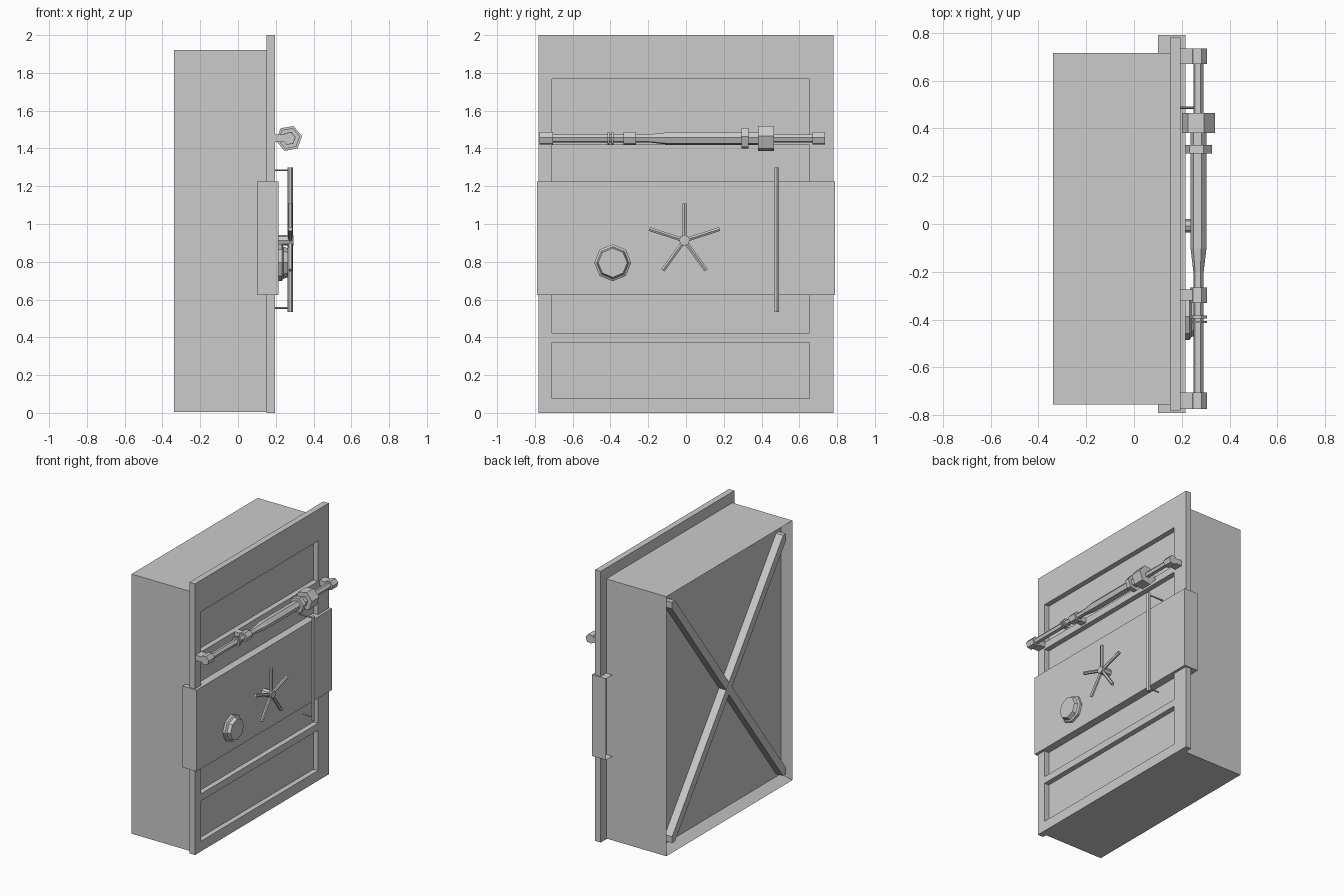
import bpy, bmesh, math
from mathutils import Vector

if "Cube" in bpy.data.objects:
    bpy.data.objects.remove(bpy.data.objects["Cube"])


def finish(name, bm):
    bmesh.ops.recalc_face_normals(bm, faces=bm.faces)
    mesh = bpy.data.meshes.new(name)
    bm.to_mesh(mesh)
    bm.free()
    ob = bpy.data.objects.new(name, mesh)
    bpy.context.collection.objects.link(ob)
    return ob


def add_box(bm, lo, hi):
    lo, hi = Vector(lo), Vector(hi)
    verts = bmesh.ops.create_cube(bm, size=1)["verts"]
    for v in verts:
        v.co = Vector([c * s + m for c, s, m in zip(v.co, hi - lo, (lo + hi) / 2)])
    return verts


def box(name, lo, hi):
    bm = bmesh.new()
    add_box(bm, lo, hi)
    return finish(name, bm)


def lathe(name, base, direction, profile, sides, turn=0):
    """Faceted solid: profile is (distance, radius) along direction from base."""
    bm = bmesh.new()
    base, d = Vector(base), Vector(direction).normalized()
    u = Vector((1, 0, 0)) if abs(d.x) < 0.9 else Vector((0, 1, 0))
    w = u.cross(d).normalized()
    if w.z < 0:
        w = -w
    rings = []
    for t, r in profile:
        ring = []
        for i in range(sides):
            a = 2 * math.pi * i / sides + math.radians(turn)
            ring.append(bm.verts.new(base + d * t + r * (u * math.cos(a) + w * math.sin(a))))
        rings.append(ring)
    for a, b in zip(rings, rings[1:]):
        for i in range(sides):
            j = (i + 1) % sides
            bm.faces.new((a[i], a[j], b[j], b[i]))
    bm.faces.new(rings[0])
    bm.faces.new(rings[-1])
    return finish(name, bm)


# Door body with recessed back
bm = bmesh.new()
add_box(bm, (-0.34, -0.755, 0.005), (0.15, 0.715, 1.92))
bm.normal_update()
back = [f for f in bm.faces if f.normal.x < -0.9]
bmesh.ops.inset_region(bm, faces=back, thickness=0.07)
for v in back[0].verts:
    v.co.x += 0.06
finish("door_body", bm)

# Crossed braces in the back recess, ending inside the frame
y0, y1, z0, z1 = -0.685, 0.645, 0.075, 1.85
for name, s in (("brace_rising", 1), ("brace_falling", -1)):
    half_w, half_h = 0.035, 0.035 * (z1 - z0) / (y1 - y0)
    a, b = (y0, y1) if s > 0 else (y1, y0)
    outline = [(a, z0), (a + s * half_w, z0), (b, z1 - half_h),
               (b, z1), (b - s * half_w, z1), (a, z0 + half_h)]
    x_front = -0.337 if s > 0 else -0.338
    bm = bmesh.new()
    face = bm.faces.new([bm.verts.new((x_front, y, z)) for y, z in outline])
    ext = bmesh.ops.extrude_face_region(bm, geom=[face])["geom"]
    for v in ext:
        if isinstance(v, bmesh.types.BMVert):
            v.co.x = -0.279
    finish(name, bm)

# Face plate with five recessed panels
plate = box("face_plate", (0.15, -0.78, 0), (0.195, 0.78, 2))
bm = bmesh.new()
for i in range(5):
    z = 0.075 + 0.349 * i
    add_box(bm, (0.157, -0.71, z), (0.25, 0.655, z + 0.297))
cutter = finish("panel_cutter", bm)
cutter.hide_render = True
mod = plate.modifiers.new("panels", "BOOLEAN")
mod.operation, mod.solver, mod.object = "DIFFERENCE", "EXACT", cutter
bpy.context.view_layer.objects.active = plate
bpy.ops.object.modifier_apply(modifier=mod.name)
bpy.data.objects.remove(cutter)

# Lock band wrapping the plate, open at the back
bm = bmesh.new()
add_box(bm, (0.10, -0.79, 0.625), (0.215, 0.79, 1.225))
bm.normal_update()
bmesh.ops.delete(bm, geom=[f for f in bm.faces if f.normal.x < -0.9], context="FACES_ONLY")
finish("lock_band", bm)

# Horizontal locking rod with collars
AX, AZ = 0.27, 1.453
lathe("locking_rod", (AX, 0, AZ), (0, 1, 0),
      [(-0.77, 0.022), (-0.2, 0.022), (-0.1, 0.034), (0.465, 0.034), (0.465, 0.022), (0.73, 0.022)], 6, 10)
for name, a, b, r in (("large_nut", 0.38, 0.465, 0.07), ("small_nut", 0.295, 0.33, 0.058),
                      ("collar", -0.33, -0.265, 0.036), ("washer_inner", -0.395, -0.383, 0.035),
                      ("washer_outer", -0.415, -0.405, 0.035), ("end_sleeve_right", 0.67, 0.735, 0.035),
                      ("end_sleeve_left", -0.775, -0.705, 0.035)):
    lathe(name, (AX, 0, AZ), (0, 1, 0), [(a, r), (b, r)], 6, 10)
for name, a, b in (("rod_bracket_right", 0.67, 0.735), ("rod_bracket_left", -0.775, -0.705),
                   ("rod_bracket_middle", -0.32, -0.275)):
    box(name, (0.19, a, AZ - 0.02), (0.255, b, AZ + 0.02))

# Vertical pull handle and standoffs
lathe("pull_handle", (0.277, 0.481, 0.535), (0, 0, 1), [(0, 0.014), (0.765, 0.014)], 6)
lathe("handle_standoff_lower", (0.19, 0.487, 0.555), (1, 0, 0), [(0, 0.005), (0.085, 0.005)], 6)
lathe("handle_standoff_upper", (0.15, 0.487, 1.285), (1, 0, 0), [(0, 0.005), (0.125, 0.005)], 6)

# Five-spoke wheel
lathe("wheel_hub", (0.21, -0.008, 0.913), (1, 0, 0), [(0, 0.028), (0.085, 0.028)], 8)
for i in range(5):
    a = math.radians(90 + 72 * i)
    lathe(f"wheel_spoke_{i + 1}", (0.277, -0.008, 0.913), (0, math.cos(a), math.sin(a)),
          [(0.01, 0.012), (0.195, 0.012)], 6)

# Combination dial
lathe("dial", (0.21, -0.388, 0.795), (1, 0, 0),
      [(0, 0.098), (0.022, 0.098), (0.03, 0.085), (0.055, 0.077)], 8)
